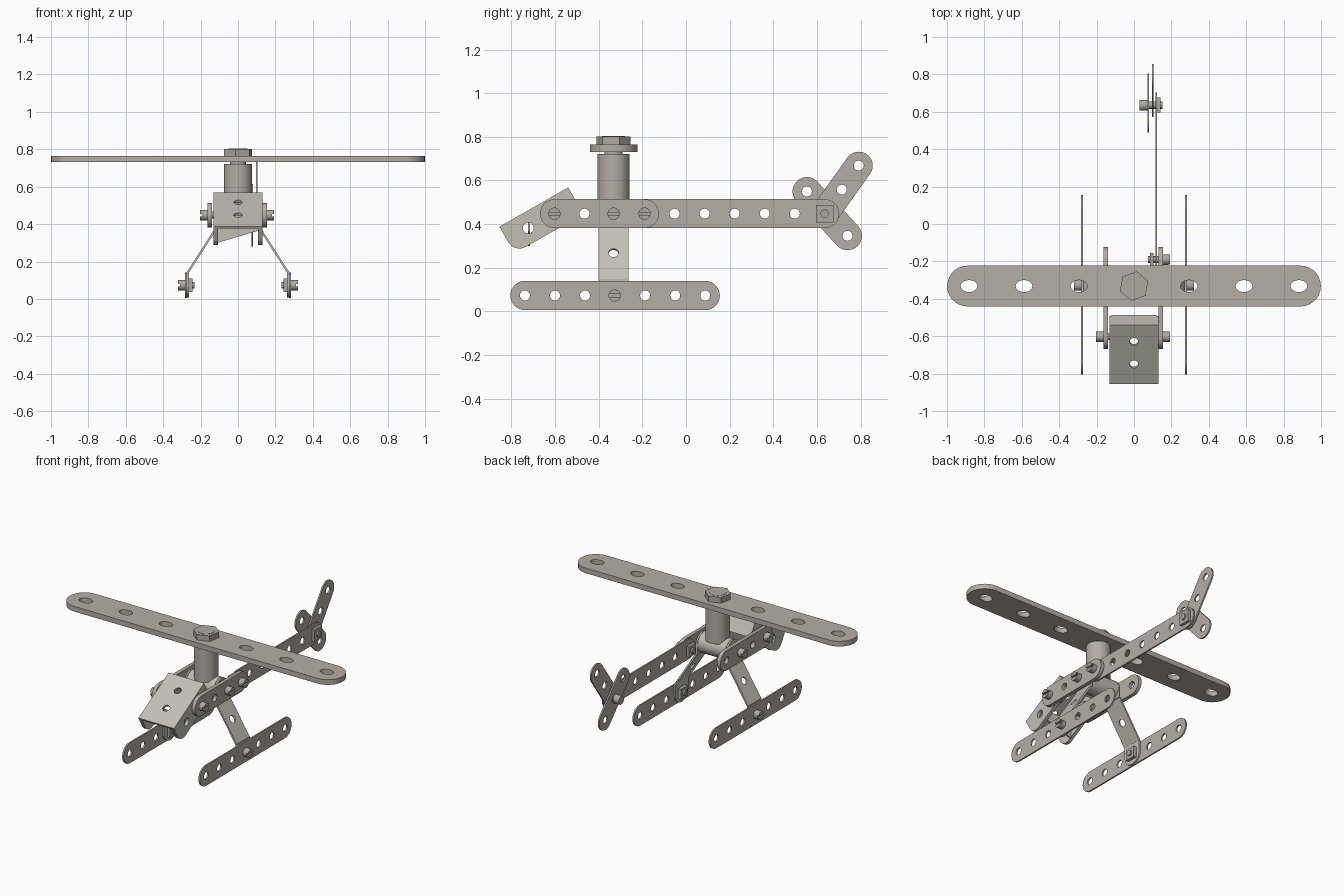
import bpy, bmesh, math
from mathutils import Matrix, Vector

if "Cube" in bpy.data.objects:
    bpy.data.objects.remove(bpy.data.objects["Cube"], do_unlink=True)


def material(name, rgb):
    m = bpy.data.materials.new(name)
    m.use_nodes = True
    m.diffuse_color = (*rgb, 1)
    m.node_tree.nodes["Principled BSDF"].inputs["Base Color"].default_value = (*rgb, 1)
    return m


STRIP = material("warm grey strip", (0.46, 0.42, 0.38))
BRACKET = material("light grey bracket", (0.54, 0.52, 0.46))
BOLT = material("grey fastener", (0.42, 0.40, 0.36))


def finish(name, mesh, matrix, mat):
    bm = bmesh.new()
    bm.from_mesh(mesh)
    bmesh.ops.remove_doubles(bm, verts=bm.verts, dist=1e-5)
    bm.transform(matrix)
    bmesh.ops.recalc_face_normals(bm, faces=bm.faces)
    for f in bm.faces:
        f.smooth = True
    bm.to_mesh(mesh)
    bm.free()
    mesh.set_sharp_from_angle(angle=math.radians(35))
    mesh.materials.clear()
    mesh.materials.append(mat)
    ob = bpy.data.objects.new(name, mesh)
    bpy.context.scene.collection.objects.link(ob)
    return ob


def plate(name, loops, thick, matrix, mat):
    """Flat plate filled between closed 2D loops; inner loops become holes."""
    cu = bpy.data.curves.new(name, 'CURVE')
    cu.dimensions = '2D'
    cu.fill_mode = 'BOTH'
    cu.extrude = thick / 2
    for pts in loops:
        sp = cu.splines.new('POLY')
        sp.points.add(len(pts) - 1)
        for p, (u, v) in zip(sp.points, pts):
            p.co = (u, v, 0, 1)
        sp.use_cyclic_u = True
    tmp = bpy.data.objects.new(name + "_tmp", cu)
    bpy.context.scene.collection.objects.link(tmp)
    dg = bpy.context.evaluated_depsgraph_get()
    mesh = bpy.data.meshes.new_from_object(tmp.evaluated_get(dg))
    bpy.data.objects.remove(tmp, do_unlink=True)
    bpy.data.curves.remove(cu)
    return finish(name, mesh, matrix, mat)


def arc(cx, cy, rx, ry, a0, a1, n):
    return [(cx + rx * math.cos(a0 + (a1 - a0) * i / n),
             cy + ry * math.sin(a0 + (a1 - a0) * i / n)) for i in range(n + 1)]


def ring(u, v, rx, ry=None, n=20):
    return arc(u, v, rx, ry or rx, 0, math.tau, n)[:-1]


def slot(u0, u1, r):
    h = math.pi / 2
    return arc(u1, 0, r, r, -h, h, 14) + arc(u0, 0, r, r, h, 3 * h, 14)


def side(x, y, z, angle=0.0):
    """Plane with u along y, v along z, facing x, turned by angle."""
    basis = Matrix(((0, 0, 1, 0), (1, 0, 0, 0), (0, 1, 0, 0), (0, 0, 0, 1)))
    return Matrix.Translation((x, y, z)) @ basis @ Matrix.Rotation(angle, 4, 'Z')


def cylinder(name, r, depth, matrix, mat, n=32):
    bm = bmesh.new()
    bmesh.ops.create_cone(bm, cap_ends=True, segments=n, radius1=r, radius2=r, depth=depth)
    mesh = bpy.data.meshes.new(name)
    bm.to_mesh(mesh)
    bm.free()
    return finish(name, mesh, matrix, mat)


def strip(name, first, count, pitch, r, thick, matrix, mat, hole=0.023):
    """Perforated strip with rounded ends."""
    us = [first + pitch * i for i in range(count)]
    return plate(name, [slot(us[0], us[-1], r)] + [ring(u, 0, hole) for u in us],
                 thick, matrix, mat)


def bolt(name, s, x, y, z, inner):
    """Slotted head from |x| outward, shank and square nut at |x| = inner."""
    cylinder(name + "_head", 0.028, 0.026, side(s * (x + 0.013), y, z), BOLT, 24)
    g = math.asin(0.22)
    halves = [arc(0, 0, 0.028, 0.028, a + g, a + math.pi - g, 12) for a in (0, math.pi)]
    plate(name + "_slot", halves, 0.012, side(s * (x + 0.032), y, z), BOLT)
    cylinder(name + "_shank", 0.018, x - inner + 0.03,
             side(s * (x + inner - 0.03) / 2, y, z), BOLT, 16)
    plate(name + "_nut", [[(-.036, -.036), (.036, -.036), (.036, .036), (-.036, .036)]],
          0.02, side(s * (inner - 0.01), y, z), BOLT)


P = 0.1377          # hole pitch
MY, BZ = -0.332, 0.448   # mast y, body strip height

# Main rotor, mast and hexagonal top bolt
rx = 0.294
plate("rotor_blade", [slot(-0.89, 0.89, 0.109)] +
      [ring(rx * i, 0, 0.045, 0.032, 24) for i in range(-3, 4)],
      0.034, Matrix.Translation((0, MY, 0.748)), STRIP)
cylinder("mast", 0.074, 0.23, Matrix.Translation((0, MY, 0.606)), STRIP, 40)
cylinder("mast_neck", 0.042, 0.06, Matrix.Translation((0, MY, 0.735)), BOLT)
cylinder("rotor_bolt", 0.08, 0.038,
         Matrix.Translation((0, MY, 0.783)) @ Matrix.Rotation(math.radians(-10), 4, 'Z'), BOLT, 6)
cylinder("rotor_bolt_cap", 0.052, 0.002, Matrix.Translation((0, MY, 0.8025)), BOLT)
cylinder("mast_saddle", 0.068, 0.2, side(0, MY, BZ), BRACKET, 40)

# Body strips and tail boom
for s, n in ((1, "left"), (-1, "right")):
    strip(n + "_body_strip", -0.603, 4, P, 0.066, 0.024,
          side(0.143 if s > 0 else -0.152, 0, BZ), STRIP)
    for i, y in enumerate((-0.603, MY, -0.19)):
        if s > 0 or i < 2:
            bolt(f"{n}_body_bolt_{i}", s, 0.155 if s > 0 else 0.164, y, BZ, 0.105)
strip("tail_boom", -0.19, 7, P, 0.066, 0.01, side(0.119, 0, BZ), STRIP)

# Nose: sloping cover with side flaps and a back lip
A = math.radians(29.7)
NOSE = Matrix.Translation((0, -0.855, 0.388)) @ Matrix.Rotation(A, 4, 'X')
L, H, W, T = 0.363, 0.14, 0.13, 0.014
plate("nose_cover", [[(-W, 0), (W, 0), (W, L), (-W, L)]] + [ring(0, u, 0.023) for u in (0.121, 0.26)],
      T, NOSE @ Matrix.Translation((0, 0, -T / 2)), BRACKET)
c = 0.06
flap = [(0, 0)] + arc(c, -H + c, c, c, math.pi, 1.5 * math.pi, 10) + \
    arc(L - c, -H + c, c, c, 1.5 * math.pi, math.tau, 10) + [(L, 0)]
for s, n in ((1, "left"), (-1, "right")):
    plate(n + "_nose_flap", [flap, ring(0.112, -0.071, 0.025), ring(0.25, -0.071, 0.023)],
          0.022, side(s * 0.119, -0.855, 0.388, A), BRACKET)
plate("nose_back_lip", [[(-W + .01, 0), (W - .01, 0), (W - .01, -0.105), (-W + .01, -0.105)]], T,
      NOSE @ Matrix.Translation((0, L - T / 2, 0)) @ Matrix.Rotation(math.pi / 2, 4, 'X'), BRACKET)
# Slanted stiffener inside the nose
plate("nose_stiffener", [[(-0.11, 0.30), (0.11, 0.365), (0.11, 0.42), (-0.11, 0.42)]], 0.01,
      Matrix.Translation((0, -0.72, 0)) @ Matrix.Rotation(math.pi / 2, 4, 'X'), BRACKET)

# Landing gear: bent legs, skids and skid bolts
for s, n in ((1, "left"), (-1, "right")):
    strip(n + "_skid", -0.738, 7, P, 0.067, 0.01, side(s * 0.279, 0, 0.073), STRIP)
    top, low = Vector((s * 0.112, MY, 0.385)), Vector((s * 0.266, MY, 0.145))
    v = (top - low).normalized()
    u = Vector((0, 1, 0))
    w = u.cross(v)
    m = Matrix((u, v, w)).transposed().to_4x4()
    m.translation = (top + low) / 2
    h, b = (top - low).length / 2, 0.068
    plate(n + "_leg", [[(-b, -h), (b, -h), (b, h), (-b, h)], ring(0, 0, 0.023)], 0.011, m, BRACKET)
    up = arc(0, 0, b, b, 0, math.pi, 16)
    plate(n + "_leg_upper_tab", [up + [(-b, -0.065), (b, -0.065)]], 0.011,
          side(s * 0.108, MY, BZ), BRACKET)
    plate(n + "_leg_lower_tab", [[(u_, -v_) for u_, v_ in up] + [(-b, 0.073), (b, 0.073)]], 0.011,
          side(s * 0.268, MY, 0.075), BRACKET)
    bolt(n + "_skid_bolt", s, 0.284, MY + 0.005, 0.073, 0.262)

# Tail rotor fins and their bolt
TY = 0.635
strip("tall_tail_fin", 0, 3, 0.135, 0.064, 0.01, side(0.1, TY, BZ, math.radians(54.5)), STRIP)
strip("short_tail_fin", -P, 3, P, 0.066, 0.01, side(0.076, TY + 0.012, BZ, math.radians(-47.5)), STRIP)
cylinder("tail_bolt_head", 0.028, 0.042, side(0.05, TY, BZ), BOLT, 24)
cylinder("tail_bolt_shank", 0.019, 0.09, side(0.107, TY, BZ), BOLT, 16)
q = 0.04
plate("tail_nut", [[(-q, -q), (q, -q), (q, q), (-q, q)]], 0.018, side(0.133, TY, BZ), BOLT)
